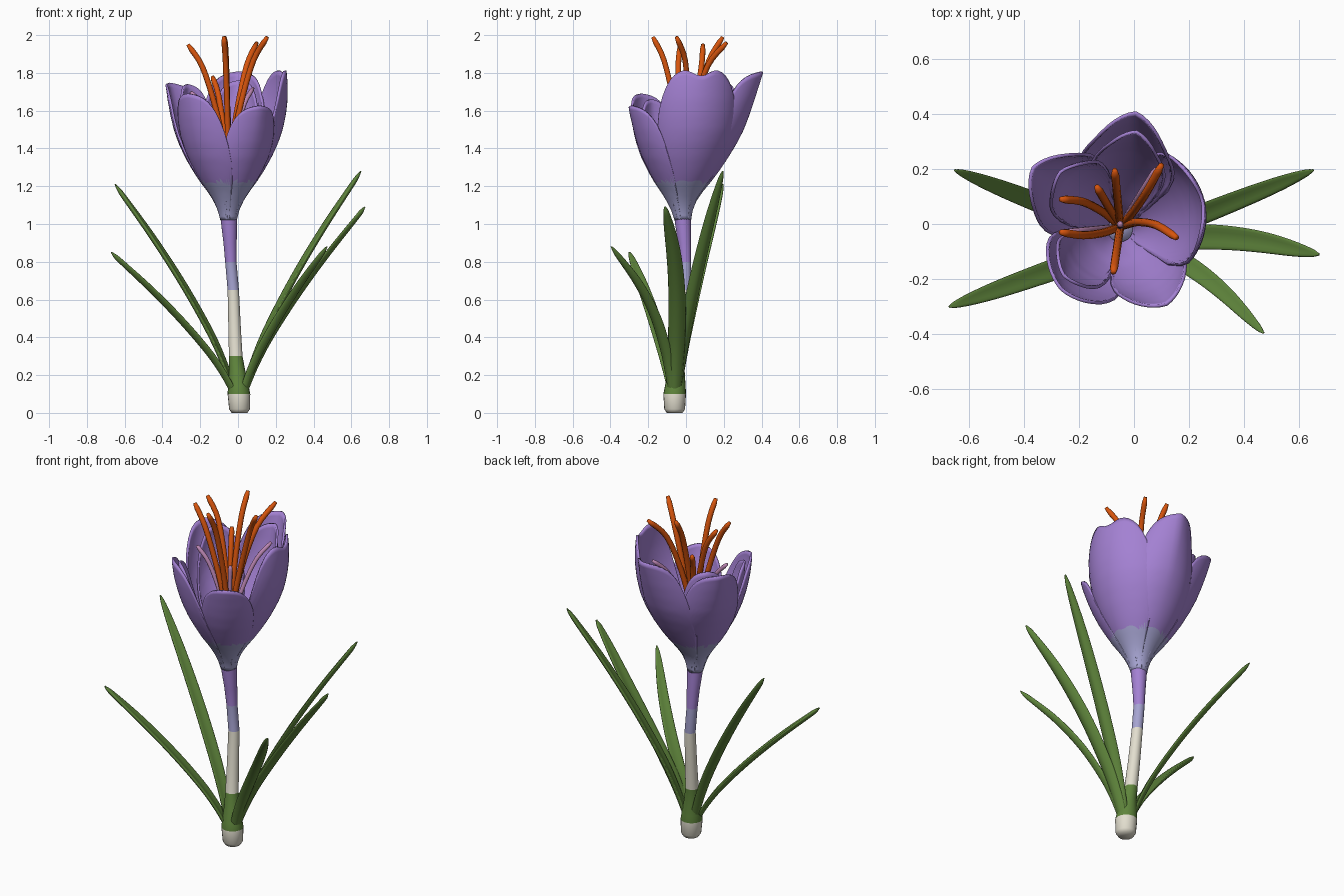
import bpy, math
from mathutils import Vector

if "Cube" in bpy.data.objects:
    bpy.data.objects.remove(bpy.data.objects["Cube"])


def material(name, rgb):
    m = bpy.data.materials.new(name)
    m.diffuse_color = (*rgb, 1)
    m.use_nodes = True
    m.node_tree.nodes["Principled BSDF"].inputs["Base Color"].default_value = m.diffuse_color
    return m


PURPLE = material("petal purple", (0.37, 0.22, 0.65))
PALE = material("pale lavender", (0.38, 0.37, 0.64))
CREAM = material("cream white", (0.76, 0.73, 0.62))
GREEN = material("leaf green", (0.115, 0.235, 0.045))
ORANGE = material("stamen orange", (0.68, 0.09, 0.004))
PINK = material("filament pink", (0.50, 0.24, 0.45))


def interp(table, z):
    """Linear lookup: rows of (z, values...)."""
    if z <= table[0][0]:
        return table[0][1:]
    for a, b in zip(table, table[1:]):
        if z <= b[0]:
            k = (z - a[0]) / (b[0] - a[0])
            return [p + (q - p) * k for p, q in zip(a[1:], b[1:])]
    return table[-1][1:]


def make(name, verts, faces, mats, rule=None):
    me = bpy.data.meshes.new(name)
    me.from_pydata(verts, [], faces)
    ob = bpy.data.objects.new(name, me)
    bpy.context.collection.objects.link(ob)
    for m in mats:
        me.materials.append(m)
    for p in me.polygons:
        p.use_smooth = True
        if rule:
            p.material_index = rule(p.center)
    return ob


def loft(name, rings, mats, rule=None):
    """Closed skin over equal-sized rings, capped at both ends."""
    n = len(rings[0])
    verts = [v for r in rings for v in r]
    faces = [(i * n + j, i * n + (j + 1) % n, (i + 1) * n + (j + 1) % n, (i + 1) * n + j)
             for i in range(len(rings) - 1) for j in range(n)]
    faces += [tuple(reversed(range(n))), tuple(range(len(verts) - n, len(verts)))]
    return make(name, verts, faces, mats, rule)


def spline(pts, t):
    """Catmull-Rom through pts, t in 0..1."""
    u = t * (len(pts) - 1)
    i = min(int(u), len(pts) - 2)
    k = u - i
    a, b = pts[i], pts[i + 1]
    p = pts[i - 1] if i else a * 2 - b
    q = pts[i + 2] if i + 2 < len(pts) else b * 2 - a
    return 0.5 * (2 * a + (b - p) * k + (2 * p - 5 * a + 4 * b - q) * k * k
                  + (3 * a - p - 3 * b + q) * k ** 3)


def tangent(pts, t):
    return (spline(pts, min(1, t + .02)) - spline(pts, max(0, t - .02))).normalized()


def path(root, tip, steps, bend):
    """Points from root to tip by (horizontal, vertical) fractions, bowed in +y by bend."""
    pts = []
    for f, h in steps:
        p = root.lerp(tip, f)
        p.z = root.z + (tip.z - root.z) * h
        p.y += bend * math.sin(math.pi * f)
        pts.append(p)
    return pts


# Bulb, sheath and stem: one banded tube (z, radius, x, y)
STEM = [(0, .042, .008, -.06), (.02, .055, .008, -.06), (.1, .06, .005, -.06),
        (.14, .055, .002, -.057), (.22, .043, -.004, -.05), (.3, .036, -.012, -.04),
        (.45, .033, -.018, -.022), (.65, .03, -.025, -.003), (.8, .03, -.038, -.003),
        (.9, .035, -.042, -.008), (1.04, .045, -.049, -.018), (1.08, .045, -.05, -.02)]
rings = []
for z, r, x, y in STEM:
    rings.append([(x + r * math.cos(a * math.tau / 20), y + r * math.sin(a * math.tau / 20), z)
                  for a in range(20)])
loft("stem", rings, [CREAM, GREEN, PALE, PURPLE],
     lambda c: 0 if c.z < .1 else 1 if c.z < .3 else 0 if c.z < .65
     else 2 if c.z < .8 else 3 if c.z < 1.04 else 2)

# Petals: patches of a bell-shaped cup (z, radius, axis y)
BELL = [(1.02, .044, -.017), (1.07, .056, -.021), (1.12, .078, -.024), (1.17, .11, -.022),
        (1.22, .148, -.019), (1.28, .188, -.014), (1.35, .23, -.01), (1.43, .27, -.004),
        (1.5, .298, 0), (1.58, .322, 0), (1.66, .34, 0), (1.74, .352, 0), (1.82, .36, 0)]


def petal(name, deg, half, top, lean, curl, scale=1.0, power=3.0, notch=0.0):
    cols, rows = 24, 30
    verts = []
    for i in range(cols + 1):
        s = 2 * i / cols - 1
        zt = top - .43 * abs(s) ** power - .03 * abs(s) - notch * math.exp(-(s / .2) ** 2)
        for j in range(rows + 1):
            z = 1.02 + (zt - 1.02) * j / rows
            r, ay = interp(BELL, z)
            t = max(0, (z - 1.1) / (top - 1.1))
            r = r * (1 + (scale - 1) * min(1, t * 2)) + lean * t ** 3
            r *= 1 - .08 * s * s * t - curl * abs(s) ** 1.3 * t ** 3
            r += .014 * s * t
            a = math.radians(deg + half * s)
            verts.append((-.05 + r * math.cos(a), ay + r * math.sin(a), z))
    n = rows + 1
    faces = [(i * n + j, (i + 1) * n + j, (i + 1) * n + j + 1, i * n + j + 1)
             for i in range(cols) for j in range(rows)]
    # pale foot outside only; the inner shell is purple throughout
    ob = make(name, verts, faces, [PURPLE, PALE, PURPLE, PURPLE],
              lambda c: 1 if c.z < 1.225 else 0)
    mod = ob.modifiers.new("thickness", 'SOLIDIFY')
    mod.thickness = .012
    mod.offset = -1
    mod.material_offset = 2


petal("back_petal", 82, 46, 1.805, .055, .5)
petal("left_petal", 147, 46, 1.745, .03, .38)
petal("front_left_petal", 228, 50, 1.69, -.02, .15)
petal("front_right_petal", 300, 47, 1.625, .01, .28)
petal("right_petal", 15, 54, 1.83, -.05, .05, 1.0, 4.0, .045)
petal("inner_back_petal", 80, 40, 1.76, .02, .4, .92)
petal("inner_left_petal", 139, 40, 1.74, -.03, .25, .92)
petal("inner_front_left_petal", 222, 40, 1.66, -.03, .2, .92)


# Stamens: thin curved rods from the throat to each tip
def rod(name, pts, radius, mat):
    rings = []
    for k in range(17):
        t = k / 16
        c, d = spline(pts, t), tangent(pts, t)
        u = d.cross(Vector((0, 1, 0.2))).normalized()
        v = d.cross(u)
        r = radius * (.65 if k == 16 else 1)
        rings.append([c + r * (math.cos(a * math.tau / 10) * u + math.sin(a * math.tau / 10) * v)
                      for a in range(10)])
    loft(name, rings, [mat])


def stamen(name, tip, bend, radius, mat):
    steps = [(0, 0), (.12, .32), (.32, .58), (.64, .85), (1, 1)]
    rod(name, path(Vector((-.05, -.01, 1.15)), Vector(tip), steps, bend), radius, mat)


for k, (tip, bend) in enumerate([((-.265, .09, 1.95), .03), ((-.265, -.03, 1.95), -.02),
                                 ((-.075, -.175, 1.99), 0), ((.155, -.05, 1.99), .035),
                                 ((.1, .215, 1.96), -.02), ((-.07, .195, 1.99), 0),
                                 ((-.135, .135, 1.78), 0)]):
    stamen(f"stamen_{k + 1}", tip, bend, .015, ORANGE)
for k, tip in enumerate([(.08, .2, 1.72), (-.25, -.03, 1.7), (-.05, .0, 1.62)]):
    stamen(f"filament_{k + 1}", tip, 0, .012, PINK)


# Leaves: arching channelled blades with rounded ends
def leaf(name, tip, width, bend=0):
    tip = Vector(tip)
    az = Vector((tip.x, tip.y + .06, 0)).normalized()
    side = Vector((-az.y, az.x, 0))
    steps = [(0, 0), (.1, .16), (.23, .32), (.45, .54), (.7, .76), (1, 1)]
    pts = path(Vector((.005, -.06, .09)) + az * .02, tip, steps, bend)
    rings = []
    for k in range(41):
        t = 1 - (1 - k / 40) ** 1.5
        c, d = spline(pts, t), tangent(pts, t)
        up = side.cross(d).normalized()
        if up.z < 0:
            up = -up
        w = width / 2 * (.7 + .3 * math.sin(math.pi * min(1, t * 1.05)))
        w *= math.sqrt(max(.03, 1 - max(0, (t - .72) / .28) ** 3))
        ring = []
        for a in range(16):
            x, y = math.cos(a * math.tau / 16), math.sin(a * math.tau / 16)
            ring.append(c + side * (w * x) + up * (.012 * y * min(1, w / .015)
                                                  + .35 * w * (abs(x) ** 1.5 - .5)))
        rings.append(ring)
    loft(name, rings, [GREEN])


leaf("leaf_right_back", (.65, .195, 1.28), .075)
leaf("leaf_right", (.67, -.11, 1.09), .092, .035)
leaf("leaf_right_front", (.47, -.395, .88), .07, .05)
leaf("leaf_left_back", (-.65, .195, 1.21), .075)
leaf("leaf_left_front", (-.67, -.3, .85), .08)
